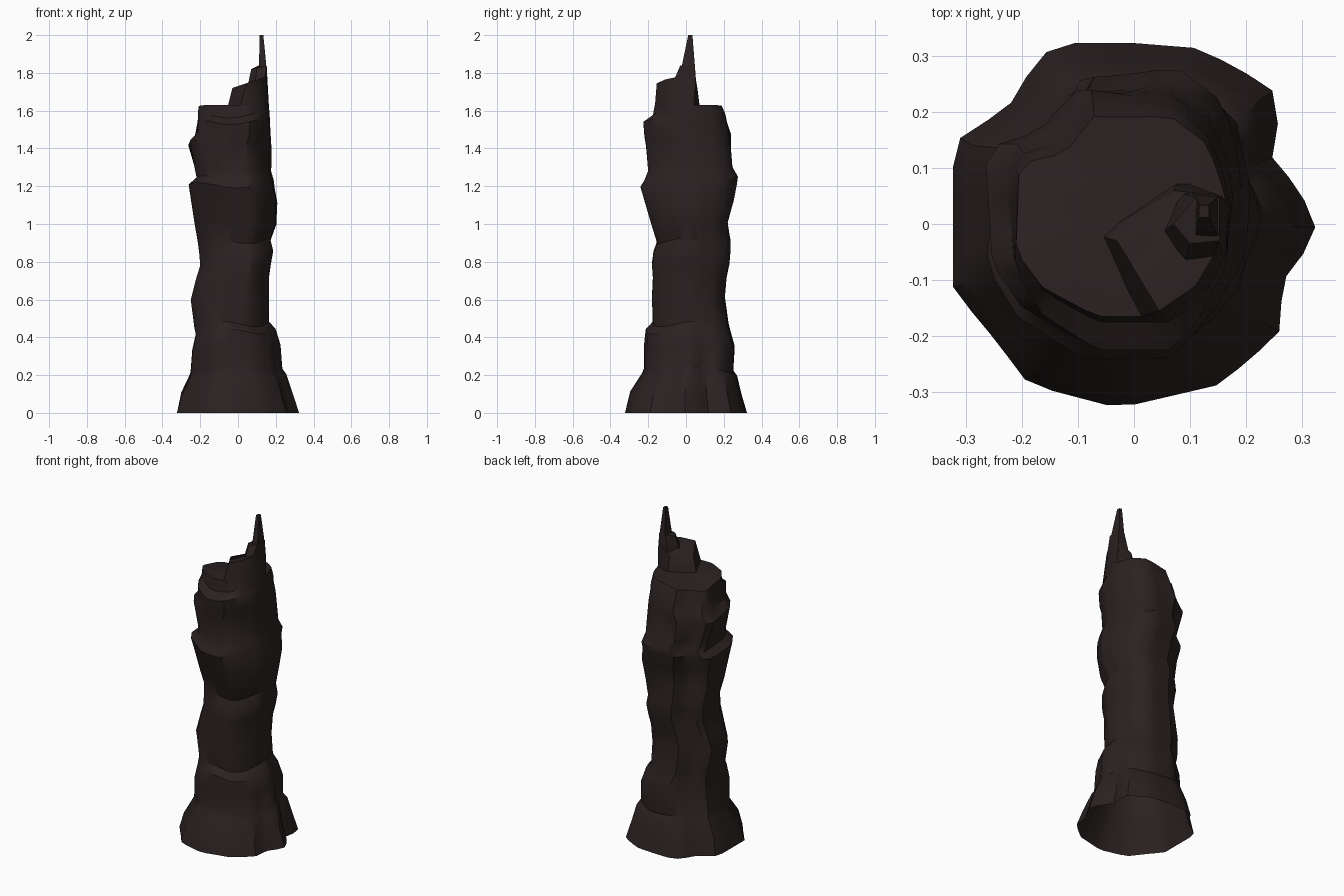
import bpy, bmesh, math

mat = bpy.data.materials.new("dark brown rock")
mat.diffuse_color = (0.024, 0.0155, 0.0155, 1)
N = 40

# plan outlines: flared foot and upper column
FOOT = [(-.325, .15), (-.225, .215), (-.175, .30), (-.135, .328), (-.01, .328), (.115, .318),
        (.24, .25), (.26, .205), (.235, .13), (.255, .115), (.322, .015), (.315, -.025),
        (.262, -.095), (.255, -.19), (.15, -.28), (-.03, -.322), (-.19, -.28), (-.25, -.2), (-.325, -.11)]
COLUMN = [(-.25, .155), (-.15, .18), (-.09, .27), (.08, .27), (.16, .2), (.2, .07), (.2, -.05),
          (.14, -.16), (.08, -.22), (-.08, -.22), (-.2, -.15), (-.26, -.06)]

# z, x limits, y limits of each ring, giving the ledges
RINGS = [(0, -.323, .323, -.323, .323), (.10, -.30, .29, -.295, .295), (.20, -.255, .255, -.23, .27),
         (.225, -.25, .235, -.22, .25), (.35, -.235, .225, -.215, .258), (.43, -.22, .20, -.21, .235),
         (.47, -.23, .165, -.175, .225), (.61, -.25, .165, -.18, .205), (.72, -.222, .165, -.175, .215),
         (.79, -.20, .175, -.18, .23), (.85, -.205, .185, -.172, .235), (.91, -.213, .17, -.152, .235),
         (1.0, -.23, .20, -.18, .22), (1.12, -.25, .20, -.215, .25), (1.205, -.262, .18, -.24, .262),
         (1.24, -.22, .175, -.22, .265), (1.29, -.23, .16, -.20, .235), (1.43, -.253, .165, -.212, .225),
         (1.475, -.212, .165, -.22, .22), (1.54, -.21, .165, -.225, .21), (1.575, -.21, .165, -.175, .205),
         (1.63, -.21, .162, -.165, .19)]

# local bulges and hollows: direction in degrees, height, height spread, amount
BUMPS = [(45, 1.3, .22, .03), (135, 1.48, .09, .035), (135, 1.1, .12, -.025), (225, .35, .1, .02)]


def sample(poly):
    """Resample an outline at N even angles, normalised to the -1..1 box."""
    out = []
    for i in range(N):
        a = 2 * math.pi * i / N
        c, s = math.cos(a), math.sin(a)
        best = 0
        for (x0, y0), (x1, y1) in zip(poly, poly[1:] + poly[:1]):
            dx, dy = x1 - x0, y1 - y0
            den = c * dy - s * dx
            if abs(den) > 1e-9:
                t = (x0 * dy - y0 * dx) / den
                u = (x0 * s - y0 * c) / den
                if t > 0 and -1e-6 <= u <= 1 + 1e-6:
                    best = max(best, t)
        out.append((best * c, best * s))
    xs, ys = [p[0] for p in out], [p[1] for p in out]
    f = lambda v, w: 2 * (v - min(w)) / (max(w) - min(w)) - 1
    return [(f(x, xs), f(y, ys)) for x, y in out]


def finish(bm, name):
    bmesh.ops.recalc_face_normals(bm, faces=bm.faces)
    me = bpy.data.meshes.new(name)
    bm.to_mesh(me)
    bm.free()
    me.materials.append(mat)
    ob = bpy.data.objects.new(name, me)
    bpy.context.collection.objects.link(ob)
    bpy.ops.object.select_all(action='DESELECT')
    ob.select_set(True)
    bpy.context.view_layer.objects.active = ob
    bpy.ops.object.shade_smooth_by_angle(angle=math.radians(35))


# rock column, open underneath, with slightly wavering ledges
foot, column = sample(FOOT), sample(COLUMN)
bm = bmesh.new()
rows = []
for k, (z, x0, x1, y0, y1) in enumerate(RINGS):
    t = min(1, max(0, (z - .1) / .5))
    row = []
    for i, (p, q) in enumerate(zip(foot, column)):
        u, v = p[0] * (1 - t) + q[0] * t, p[1] * (1 - t) + q[1] * t
        a = 2 * math.pi * i / N
        wave = 0 if k in (0, len(RINGS) - 1) else .014 * math.sin(3 * a + 2.5 * z)
        # broken rim sags at the back left
        sag = max(0, z - 1.45) / .18 * .04 * max(0, math.cos(a - 2.36)) ** 3
        bump = sum(m * math.exp(-((z - h) / w) ** 2) * max(0, math.cos(a - math.radians(d))) ** 5
                   for d, h, w, m in BUMPS)
        row.append(bm.verts.new(((x0 + x1) / 2 + u * (x1 - x0) / 2 + bump * math.cos(a),
                                 (y0 + y1) / 2 + v * (y1 - y0) / 2 + bump * math.sin(a),
                                 z + wave - sag)))
    rows.append(row)
for a, b in zip(rows, rows[1:]):
    for i in range(N):
        j = (i + 1) % N
        bm.faces.new((a[i], a[j], b[j], b[i]))
peak = bm.verts.new((.03, -.02, 1.63))
for i in range(N):
    bm.faces.new((rows[-1][i], rows[-1][(i + 1) % N], peak))
finish(bm, "rock_column")


def shard(name, z, base, top):
    bm = bmesh.new()
    for x, y in base:
        bm.verts.new((x, y, z))
    for p in top:
        bm.verts.new(p)
    bmesh.ops.convex_hull(bm, input=bm.verts)
    finish(bm, name)


# broken crown stepping up to a thin spike
shard("crown_ledge", 1.58,
      [(-.065, -.02), (0, -.168), (.06, -.168), (.13, -.12), (.165, -.05), (.166, .04), (.08, .078)],
      [(-.03, -.03, 1.72), (.045, -.155, 1.745), (.11, -.11, 1.765), (.152, -.04, 1.78),
       (.155, .05, 1.78), (.07, .06, 1.72)])
shard("crown_step", 1.70,
      [(.045, -.02), (.085, -.09), (.13, -.09), (.156, -.05), (.157, .05), (.08, .057)],
      [(.07, 0, 1.82), (.10, -.035, 1.825), (.152, -.03, 1.84), (.152, .047, 1.84), (.11, .047, 1.84)])
shard("spike", 1.80,
      [(.11, -.025), (.153, -.03), (.152, .05), (.11, .05)],
      [(.113, -.002, 1.9), (.144, -.002, 1.9), (.115, .012, 2), (.134, .012, 2),
       (.133, .034, 2), (.117, .034, 2)])
